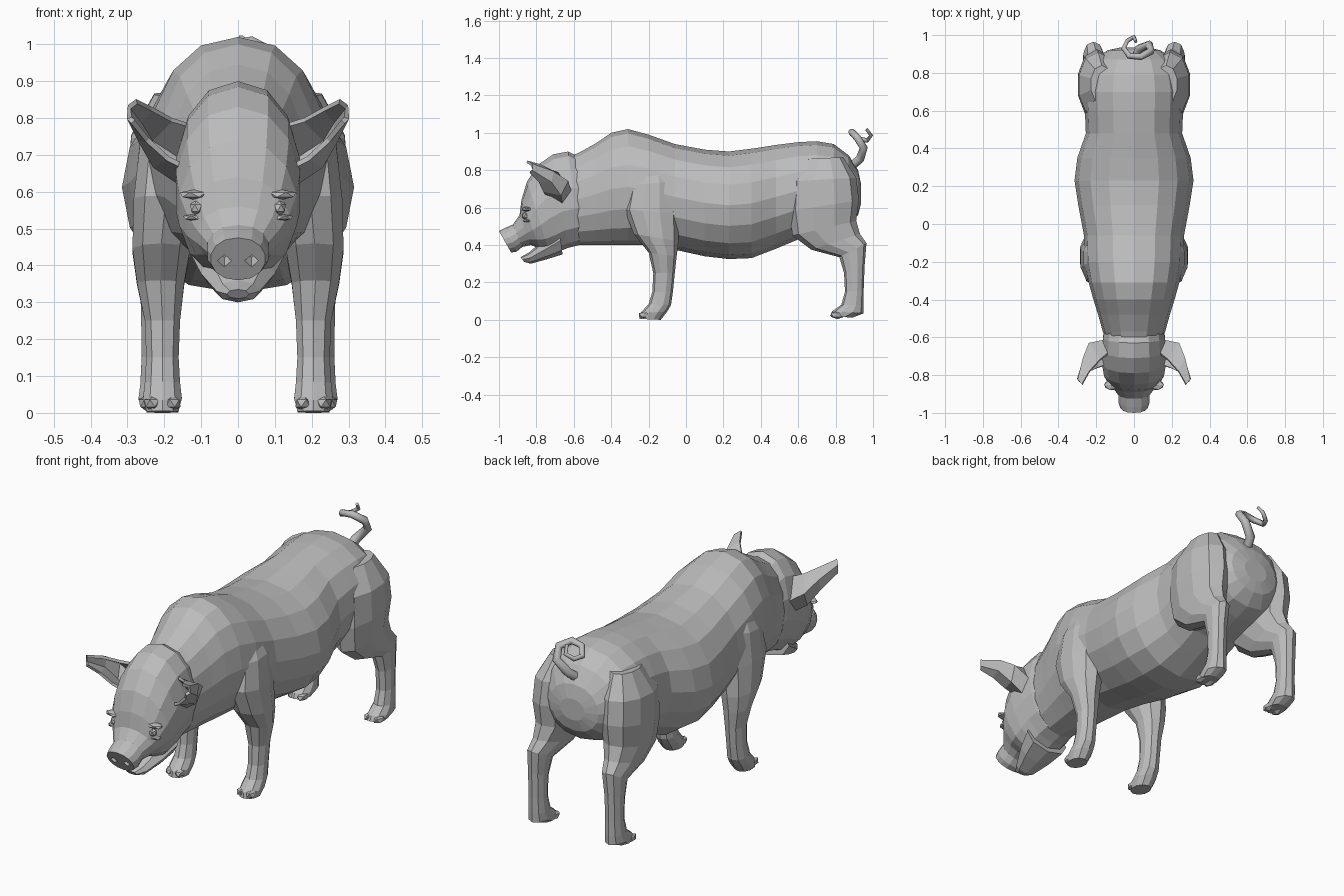
import bpy, bmesh, math
from mathutils import Vector

if "Cube" in bpy.data.objects:
    bpy.data.objects.remove(bpy.data.objects["Cube"])

skin = bpy.data.materials.new("grey_skin")
skin.use_nodes = True
GREY = (0.5, 0.5, 0.5, 1)
skin.diffuse_color = GREY
skin.node_tree.nodes["Principled BSDF"].inputs["Base Color"].default_value = GREY


def finish(name, bm, mirrored=False):
    bmesh.ops.recalc_face_normals(bm, faces=bm.faces)
    mesh = bpy.data.meshes.new(name)
    bm.to_mesh(mesh)
    bm.free()
    mesh.materials.append(skin)
    obj = bpy.data.objects.new(name, mesh)
    bpy.context.collection.objects.link(obj)
    if mirrored:
        mod = obj.modifiers.new("mirror", 'MIRROR')
        mod.use_mirror_merge = False
    return obj


def loft(name, rings, sides=12, mirrored=False):
    """Each ring: y, z of one end, y, z of the other end, centre x, half width."""
    bm = bmesh.new()
    loops = []
    for y1, z1, y2, z2, cx, hw in rings:
        a, b = Vector((cx, y1, z1)), Vector((cx, y2, z2))
        mid, half = (a + b) / 2, (a - b) / 2
        loop = []
        for i in range(sides):
            t = math.tau * i / sides
            side = math.copysign(abs(math.sin(t)) ** 0.9, math.sin(t))
            loop.append(bm.verts.new(mid + half * math.cos(t) + Vector((hw * side, 0, 0))))
        loops.append(loop)
    for p, q in zip(loops, loops[1:]):
        for i in range(sides):
            j = (i + 1) % sides
            bm.faces.new((p[i], p[j], q[j], q[i]))
    bm.faces.new(loops[0])
    bm.faces.new(loops[-1])
    return finish(name, bm, mirrored)


# Trunk: y, top, bottom, half width
trunk = [(-.63, .87, .42, .14), (-.57, .895, .4, .165), (-.48, .945, .4, .19),
         (-.4, 1.0, .4, .215), (-.31, 1.02, .4, .24), (-.2, .99, .4, .26),
         (-.06, .94, .375, .265), (.1, .91, .34, .295), (.23, .9, .325, .315),
         (.35, .915, .33, .3), (.48, .935, .38, .255), (.6, .95, .43, .26),
         (.7, .955, .45, .265), (.79, .94, .47, .25), (.87, .88, .5, .21),
         (.92, .8, .56, .14), (.935, .73, .62, .07)]
loft("body", [(y, t, y, b, 0, w) for y, t, b, w in trunk], 16)

# Head, from snout disc back to the neck
head = loft("head", [
    (-1.0, .475, -.935, .36, 0, .075), (-.97, .49, -.905, .365, 0, .084),
    (-.925, .51, -.875, .39, 0, .085), (-.89, .56, -.83, .4, 0, .115),
    (-.88, .64, -.78, .38, 0, .142), (-.85, .74, -.73, .36, 0, .163),
    (-.79, .83, -.68, .365, 0, .172), (-.71, .885, -.63, .385, 0, .172),
    (-.63, .9, -.57, .4, 0, .168), (-.55, .86, -.5, .45, 0, .15)], 14)
loft("lower_jaw", [
    (-.885, .335, -.865, .31, 0, .03), (-.84, .36, -.83, .3, 0, .058),
    (-.76, .43, -.74, .325, 0, .1), (-.68, .5, -.66, .35, 0, .125)], 8)

# Nostril hollows
bm = bmesh.new()
for side in (-1, 1):
    pit = bmesh.ops.create_cone(bm, cap_ends=True, segments=4, radius1=.024,
                                radius2=.008, depth=.05)["verts"]
    bmesh.ops.rotate(bm, verts=pit, matrix=Vector((0, .89, .45)).to_track_quat('Z', 'X').to_matrix())
    bmesh.ops.translate(bm, verts=pit, vec=(side * .037, -.956, .417))
cutter = finish("nostril_cutter", bm)
cutter.hide_render = True
cutter.hide_viewport = True
cut = head.modifiers.new("nostrils", 'BOOLEAN')
cut.operation = 'DIFFERENCE'
cut.solver = 'EXACT'
cut.object = cutter


# Eyes, lids and brows
def blob(name, centre, size):
    bm = bmesh.new()
    bmesh.ops.create_icosphere(bm, subdivisions=1, radius=1)
    bmesh.ops.scale(bm, verts=bm.verts, vec=size)
    bmesh.ops.translate(bm, verts=bm.verts, vec=centre)
    return finish(name, bm, True)


blob("eyes", (.112, -.857, .556), (.02, .022, .022))
blob("brows", (.118, -.852, .592), (.045, .03, .014))
blob("lower_lids", (.118, -.848, .53), (.035, .025, .01))

# Legs, from shoulder or hip down to the hoof
loft("front_legs", [
    (-.23, .84, -.12, .85, .175, .04), (-.3, .72, -.06, .74, .19, .08),
    (-.33, .59, -.04, .57, .195, .092), (-.28, .46, -.04, .42, .208, .082),
    (-.2, .36, -.05, .34, .21, .067), (-.175, .25, -.06, .25, .205, .05),
    (-.18, .15, -.07, .15, .205, .046), (-.2, .085, -.08, .08, .205, .05),
    (-.245, .035, -.1, .045, .205, .055), (-.25, .005, -.135, 0, .205, .045)], 10, True)
loft("hind_legs", [
    (.64, .86, .84, .87, .17, .06), (.56, .74, .91, .76, .19, .105),
    (.55, .58, .925, .64, .195, .106), (.57, .45, .91, .53, .195, .09),
    (.67, .375, .93, .46, .205, .068), (.82, .335, .965, .41, .215, .053),
    (.845, .25, .955, .29, .22, .045), (.85, .15, .95, .16, .22, .043),
    (.83, .08, .95, .08, .22, .047), (.78, .045, .95, .035, .22, .052),
    (.77, .02, .89, .012, .22, .045)], 10, True)

# Toes split the front of each hoof
for name, y in (("front_toes", -.215), ("hind_toes", .81)):
    for n, x in enumerate((-.027, .027)):
        centre_x = .205 + x if y < 0 else .22 + x
        blob(f"{name}_{n + 1}", (centre_x, y, .026), (.025, .042, .022))

# Cupped ears: rows from root to tip, lower edge round to upper edge
ear_rows = [
    [(.13, -.74, .66), (.15, -.66, .62), (.16, -.62, .69), (.13, -.68, .78)],
    [(.19, -.76, .69), (.225, -.67, .67), (.235, -.635, .74), (.18, -.72, .795)],
    [(.245, -.785, .74), (.265, -.72, .74), (.265, -.71, .79), (.235, -.78, .825)],
    [(.285, -.835, .79), (.295, -.82, .8), (.295, -.825, .83), (.275, -.85, .845)]]
bm = bmesh.new()
grid = [[bm.verts.new(p) for p in row] for row in ear_rows]
for lo, hi in zip(grid, grid[1:]):
    for i in range(3):
        bm.faces.new((lo[i], lo[i + 1], hi[i + 1], hi[i]))
ears = finish("ears", bm, True)
thick = ears.modifiers.new("thickness", 'SOLIDIFY')
thick.thickness = .014
thick.offset = 0

# Curled tail
path = [(.01, .87, .81), (.03, .93, .86), (.08, .95, .92), (.09, .915, .975),
        (.035, .885, 1.005), (-.025, .89, .995), (-.055, .93, .965),
        (-.035, .97, .96), (0, .99, .985), (.01, .965, 1.02)]
curve = bpy.data.curves.new("tail", 'CURVE')
curve.dimensions = '3D'
curve.bevel_depth = .026
curve.bevel_resolution = 1
curve.use_fill_caps = True
spline = curve.splines.new('POLY')
spline.points.add(len(path) - 1)
for i, (point, co) in enumerate(zip(spline.points, path)):
    point.co = (*co, 1)
    point.radius = 1 - .075 * i
curve.materials.append(skin)
bpy.context.collection.objects.link(bpy.data.objects.new("tail", curve))
